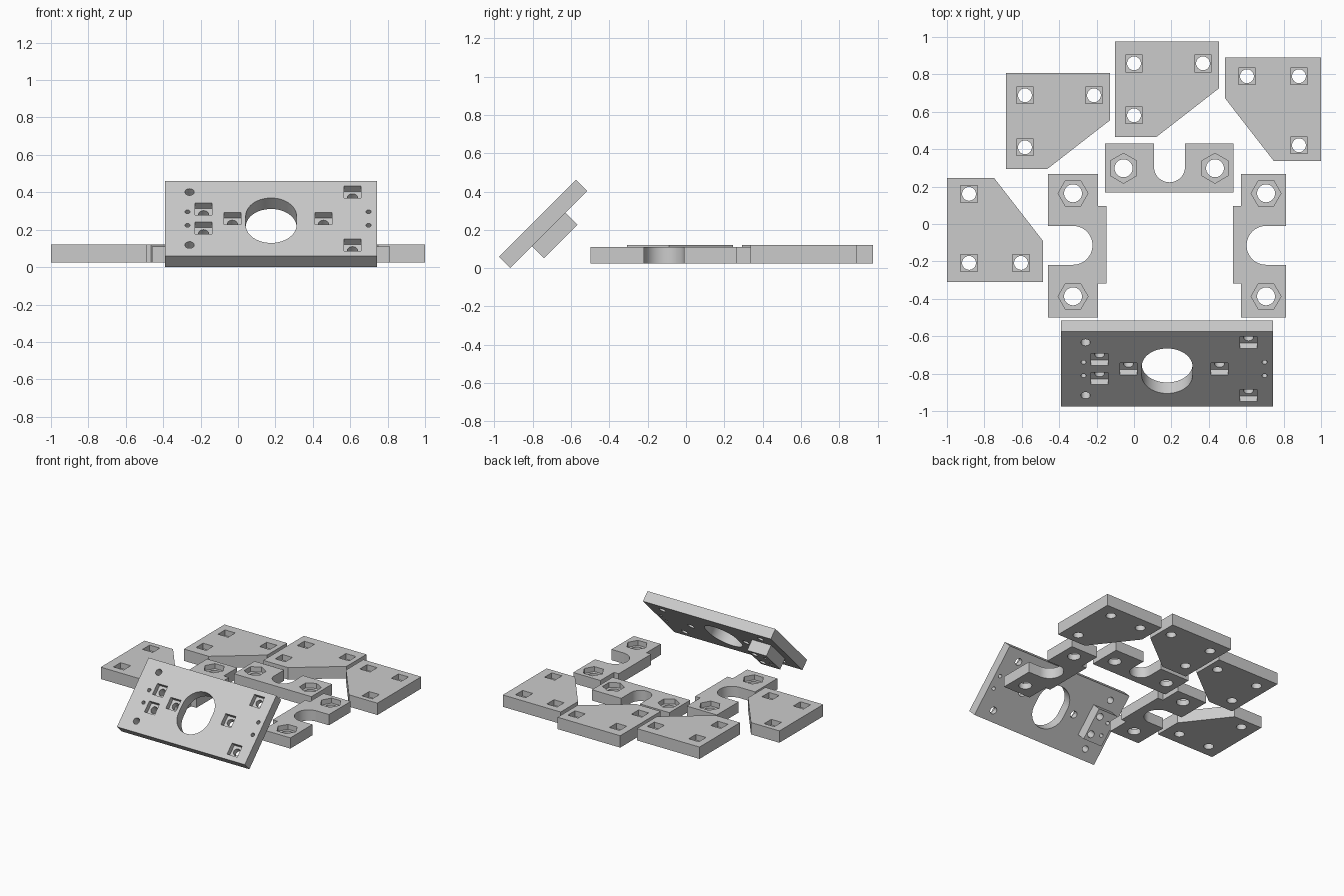
import bpy, bmesh, math
from mathutils import Vector

if "Cube" in bpy.data.objects:
    bpy.data.objects.remove(bpy.data.objects["Cube"])

grey = bpy.data.materials.new("plain grey")
grey.diffuse_color = (0.6, 0.6, 0.6, 1)
grey.use_nodes = True
grey.node_tree.nodes["Principled BSDF"].inputs["Base Color"].default_value = grey.diffuse_color


def prism(bm, pts, z0, z1):
    """Extrude a 2D outline between two heights."""
    face = bm.faces.new([bm.verts.new((x, y, z0)) for x, y in pts])
    ext = bmesh.ops.extrude_face_region(bm, geom=[face])
    verts = [g for g in ext["geom"] if isinstance(g, bmesh.types.BMVert)]
    bmesh.ops.translate(bm, verts=verts, vec=(0, 0, z1 - z0))


def ring(x, y, r, n=32, turn=0.0):
    return [(x + r * math.cos(turn + 2 * math.pi * i / n),
             y + r * math.sin(turn + 2 * math.pi * i / n)) for i in range(n)]


def rect(x0, x1, y0, y1):
    return [(x0, y0), (x1, y0), (x1, y1), (x0, y1)]


def square(x, y, s=0.09):
    return rect(x - s / 2, x + s / 2, y - s / 2, y + s / 2)


def arc(cx, cy, r, a0, a1, n=24):
    return [(cx + r * math.cos(math.radians(a0 + (a1 - a0) * i / n)),
             cy + r * math.sin(math.radians(a0 + (a1 - a0) * i / n))) for i in range(n + 1)]


def solid(name, shapes):
    """Object made of several (outline, bottom, top) prisms."""
    bm = bmesh.new()
    for pts, z0, z1 in shapes:
        prism(bm, pts, z0, z1)
    bmesh.ops.recalc_face_normals(bm, faces=bm.faces)
    me = bpy.data.meshes.new(name)
    bm.to_mesh(me)
    bm.free()
    me.materials.append(grey)
    ob = bpy.data.objects.new(name, me)
    bpy.context.collection.objects.link(ob)
    return ob


def part(name, body, steps, loc=(0, 0, 0), rot=(0, 0, 0)):
    """Body with a list of (operation, shapes) booleans baked in."""
    ob = solid(name, [body])
    helpers = []
    for op, shapes in steps:
        helper = solid("helper", shapes)
        helper.hide_render = True
        mod = ob.modifiers.new("bool", "BOOLEAN")
        mod.operation, mod.object, mod.solver = op, helper, "EXACT"
        helpers.append(helper)
    bpy.context.view_layer.update()
    dg = bpy.context.evaluated_depsgraph_get()
    me = bpy.data.meshes.new_from_object(ob.evaluated_get(dg))
    ob.modifiers.clear()
    ob.data = me
    for h in helpers:
        bpy.data.objects.remove(h)
    ob.location, ob.rotation_euler = loc, rot
    bpy.ops.object.select_all(action="DESELECT")
    ob.select_set(True)
    bpy.context.view_layer.objects.active = ob
    bpy.ops.object.shade_smooth_by_angle(angle=math.radians(30))
    return ob


BASE, DY = 0.025, -0.007

# Corner gussets: chamfered plates with three square nut pockets
GT = 0.095
outline = [(0, 0), (0, -0.513), (0.219, -0.513), (0.555, -0.252), (0.555, 0)]
spots = [(0.101, -0.118), (0.470, -0.118), (0.101, -0.396)]
for i, (x, y, a) in enumerate([(-1, -0.302, 90), (-0.684, 0.813, 0),
                               (-0.101, 0.984, 0), (1, 0.898, -90)]):
    part(f"corner_gusset_{i + 1}", (outline, 0, GT),
         [("DIFFERENCE", [(square(*p), GT - 0.045, GT + 0.05) for p in spots]),
          ("DIFFERENCE", [(ring(*p, 0.037), -0.05, GT + 0.05) for p in spots])],
         (x, y + DY, BASE), (0, 0, math.radians(a)))

# Slotted brackets: U-shaped blocks with two hexagonal nut pockets
BT = 0.086


def bracket(name, pts, holes, turn):
    part(name, (pts, 0, BT),
         [("DIFFERENCE", [(ring(*p, 0.08, 6, turn), BT - 0.04, BT + 0.05) for p in holes]),
          ("DIFFERENCE", [(ring(*p, 0.048), -0.05, BT + 0.05) for p in holes])],
         (0, DY, BASE))


def side_bracket(name, s, outer, inner, tab, slot_end, hole_x):
    """s is +1 when the slot opens towards +x."""
    r, cy = 0.104, -0.107
    cx = slot_end + s * r
    curve = [(cx - s * (x - cx), y) for x, y in arc(cx, cy, r, -90, 90)]
    pts = [(outer, -0.492), (outer, cy - r)] + curve + [
        (outer, cy + r), (outer, 0.273), (inner, 0.273), (inner, 0.102), (tab, 0.102),
        (tab, -0.31), (inner, -0.31), (inner, -0.492)]
    bracket(name, pts, [(hole_x, 0.171), (hole_x, -0.38)], 0)


side_bracket("left_bracket", -1, -0.46, -0.193, -0.147, -0.222, -0.326)
side_bracket("right_bracket", 1, 0.813, 0.572, 0.53, 0.602, 0.706)
bracket("rear_bracket",
        [(-0.155, 0.176), (0.532, 0.176), (0.532, 0.438), (0.273, 0.438)]
        + arc(0.19, 0.313, 0.083, 0, -180) + [(0.107, 0.438), (-0.155, 0.438)],
        [(-0.056, 0.305), (0.433, 0.305)], math.pi / 2)

# Tilted mounting plate with a rear block, long central opening and screw holes
PT = 0.083
pockets = [(-0.184, 0.072), (-0.184, -0.072), (-0.03, 0), (0.457, 0),
           (0.612, 0.2), (0.612, -0.2)]
pins = [(-0.259, 0.2, 0.025), (-0.259, -0.2, 0.025)] + [
    (x, s * 0.051, 0.014) for x in (-0.27, 0.698) for s in (-1, 1)]
opening = arc(0.177, 0.019, 0.136, 0, 180) + arc(0.177, -0.049, 0.136, 180, 360)
through = [(ring(*p, 0.027), -0.3, 0.05) for p in pockets]
through += [(ring(x, y, r, 24), -0.3, 0.05) for x, y, r in pins]
through.append((opening, -0.3, 0.05))
part("mounting_plate", (rect(-0.39, 0.743, -0.2835, 0.2835), -PT, 0),
     [("UNION", [(rect(-0.315, -0.145, -0.124, 0.124), -PT - 0.088, -PT + 0.02)]),
      ("DIFFERENCE", [(square(*p), -0.04, 0.05) for p in pockets]),
      ("DIFFERENCE", through)],
     (0, -0.775, 0.26), (math.radians(45), 0, 0))
